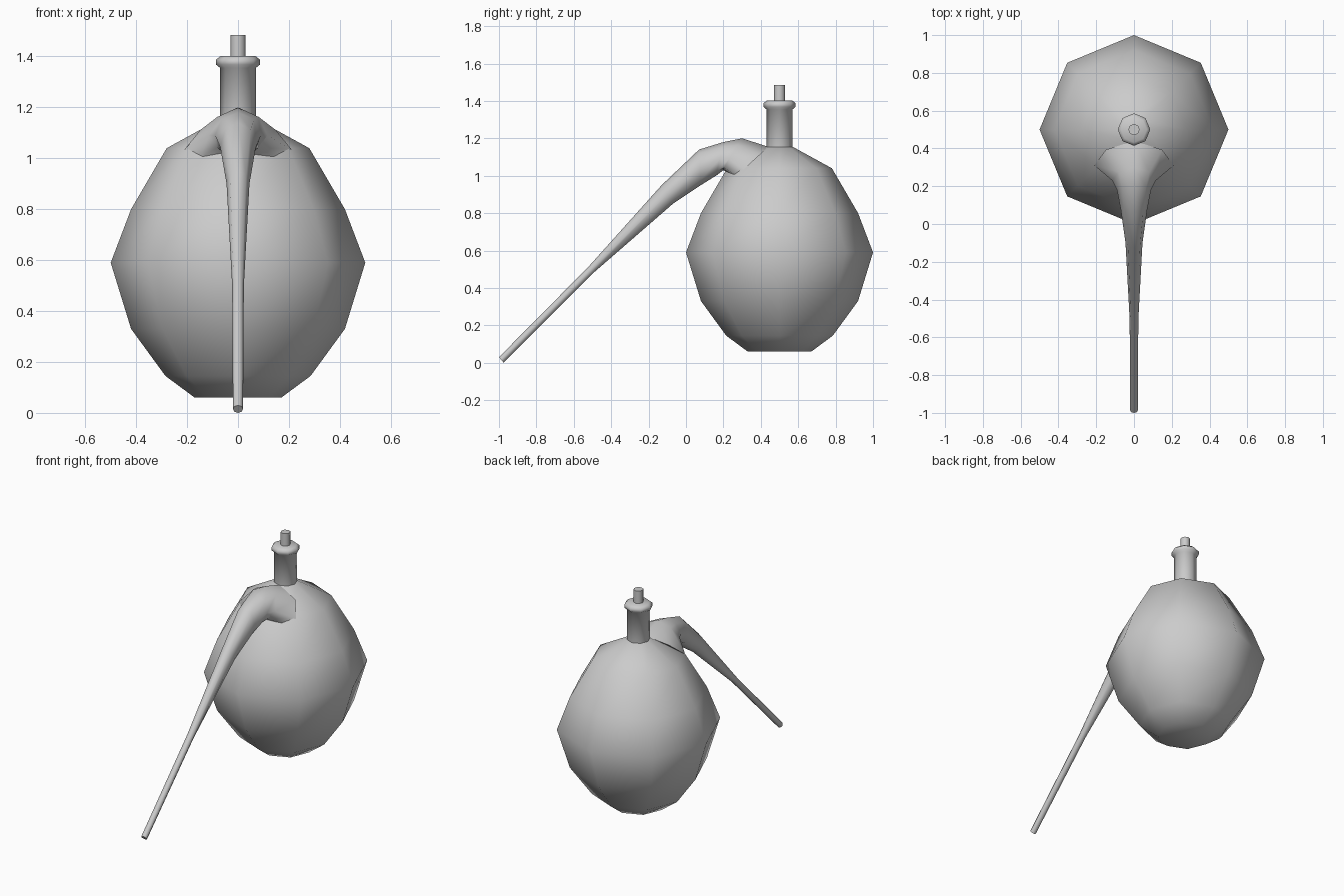
import bpy, bmesh, math

if "Cube" in bpy.data.objects:
    bpy.data.objects.remove(bpy.data.objects["Cube"])

SIDES = 8

def loft(name, rings, angle=60, cap_start=True, cap_end=True):
    """Skin a list of point rings into one smooth-shaded object."""
    bm = bmesh.new()
    vs = [[bm.verts.new(p) for p in ring] for ring in rings]
    n = len(vs[0])
    for a, b in zip(vs, vs[1:]):
        for i in range(n):
            j = (i + 1) % n
            bm.faces.new((a[i], a[j], b[j], b[i]))
    if cap_start:
        bm.faces.new(vs[0])
    if cap_end:
        bm.faces.new(vs[-1])
    bmesh.ops.recalc_face_normals(bm, faces=bm.faces)
    me = bpy.data.meshes.new(name)
    bm.to_mesh(me)
    bm.free()
    ob = bpy.data.objects.new(name, me)
    bpy.context.collection.objects.link(ob)
    bpy.ops.object.select_all(action='DESELECT')
    ob.select_set(True)
    bpy.context.view_layer.objects.active = ob
    bpy.ops.object.shade_smooth_by_angle(angle=math.radians(angle))
    return ob

def lathe(name, profile, angle=60):
    """Eight-sided turned part around the vessel axis at y = 0.5."""
    steps = [2 * math.pi * i / SIDES for i in range(SIDES)]
    return loft(name, [[(r * math.cos(t), 0.5 + r * math.sin(t), z) for t in steps]
                       for r, z in profile], angle)

def tube_ring(top, bottom, width, side=None):
    """Ring spanned by its top and bottom points in the x = 0 plane."""
    cy, cz = (top[0] + bottom[0]) / 2, (top[1] + bottom[1]) / 2
    hy, hz = top[0] - cy, top[1] - cz
    sy, sz = side if side else (cy, cz)
    pts = []
    for i in range(SIDES):
        t = 2 * math.pi * i / SIDES
        c, s = math.cos(t), math.sin(t)
        pts.append((width * s, cy + hy * c + (sy - cy) * s * s,
                    cz + hz * c + (sz - cz) * s * s))
    return pts

# Bulb of the flask
lathe("flask_bulb", [(0.17, 0.06), (0.285, 0.145), (0.42, 0.33), (0.5, 0.59),
                     (0.42, 0.80), (0.28, 1.04), (0.07, 1.155)])

# Filling neck with flared lip, and its stopper
lathe("neck", [(0.07, 1.12), (0.07, 1.355), (0.086, 1.368), (0.086, 1.388),
               (0.068, 1.402)], 50)
lathe("stopper", [(0.03, 1.38), (0.03, 1.485)])

# Long drooping spout, flared into the bulb's shoulder
loft("spout", [
    tube_ring((0.44, 1.155), (0.26, 1.0), 0.21, (0.31, 1.035)),
    tube_ring((0.30, 1.20), (0.20, 1.03), 0.115, (0.23, 1.09)),
    tube_ring((0.20, 1.18), (0.16, 1.0), 0.09),
    tube_ring((0.07, 1.14), (0.08, 0.95), 0.07),
    tube_ring((-0.13, 0.95), (-0.07, 0.85), 0.045),
    tube_ring((-0.52, 0.515), (-0.49, 0.485), 0.023),
    tube_ring((-1.0, 0.03), (-0.975, 0.0), 0.02),
])
